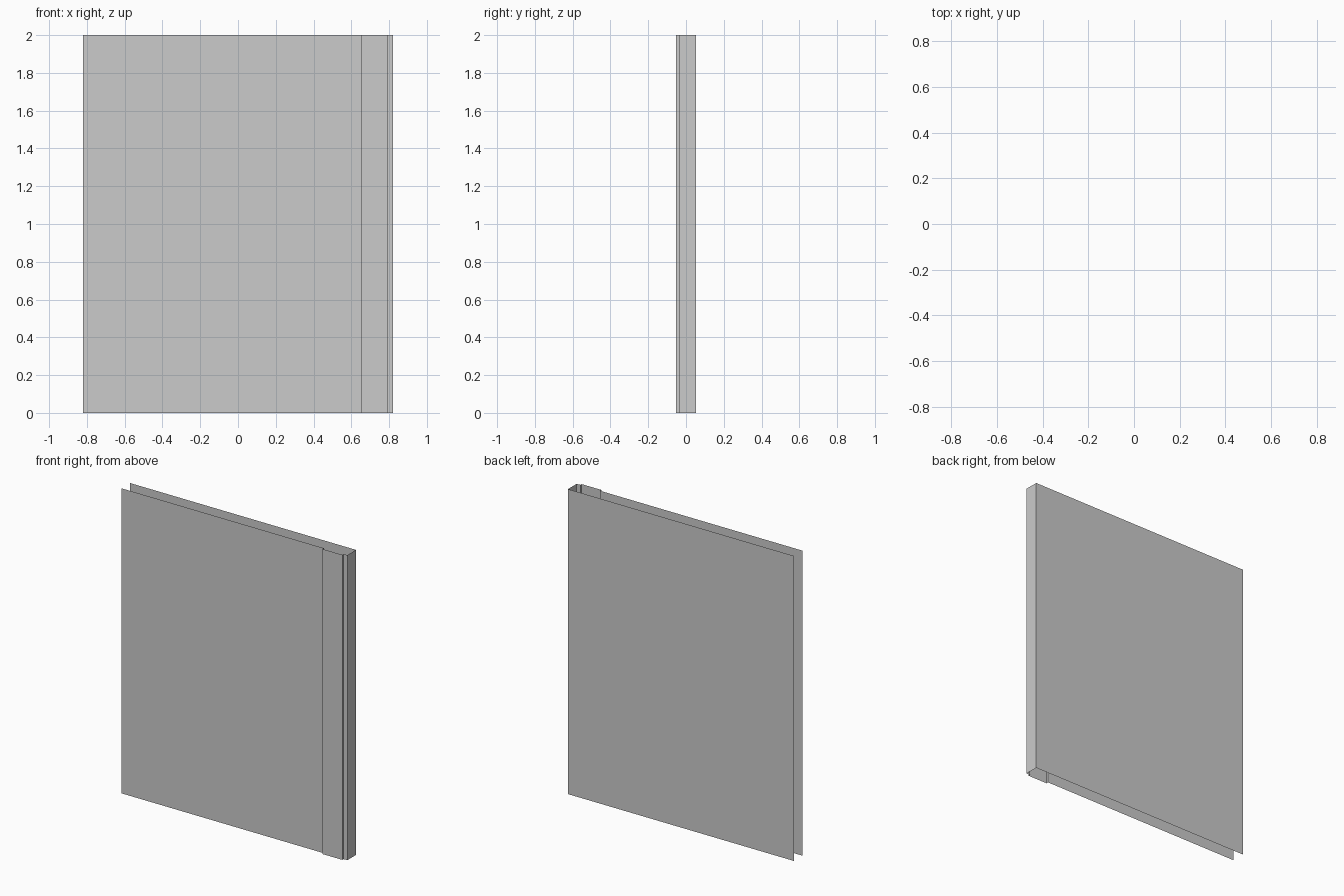
import bpy
import bmesh

if "Cube" in bpy.data.objects:
    bpy.data.objects.remove(bpy.data.objects["Cube"])

HEIGHT = 2.0
X, Y = 0.82, 0.052           # half width and half depth
LIP_Y = -0.038               # plane of the front sheet and the corner lip
STRIP = (0.65, 0.793)        # left and right edge of the raised strip


def material(name, value):
    mat = bpy.data.materials.new(name)
    mat.diffuse_color = (value, value, value, 1)
    mat.use_nodes = True
    mat.node_tree.nodes["Principled BSDF"].inputs["Base Color"].default_value = mat.diffuse_color
    return mat


def folded_sheet(name, path, mat):
    """Raise an open plan path into a zero-thickness upright sheet."""
    bm = bmesh.new()
    verts = [bm.verts.new((x, y, 0)) for x, y in path]
    edges = [bm.edges.new(pair) for pair in zip(verts, verts[1:])]
    raised = bmesh.ops.extrude_edge_only(bm, edges=edges)["geom"]
    top = [g for g in raised if isinstance(g, bmesh.types.BMVert)]
    bmesh.ops.translate(bm, verts=top, vec=(0, 0, HEIGHT))
    bmesh.ops.recalc_face_normals(bm, faces=bm.faces)
    mesh = bpy.data.meshes.new(name)
    bm.to_mesh(mesh)
    bm.free()
    mesh.materials.append(mat)
    obj = bpy.data.objects.new(name, mesh)
    bpy.context.collection.objects.link(obj)
    return obj


panel_grey = material("panel_grey", 0.56)
strip_grey = material("strip_grey", 0.8)

# Wide front sheet, open at its left edge
folded_sheet("front_panel", [(-X, LIP_Y), (STRIP[0], LIP_Y)], panel_grey)

# Raised strip with a short return on each edge
folded_sheet("raised_strip",
             [(STRIP[0], LIP_Y), (STRIP[0], -Y), (STRIP[1], -Y), (STRIP[1], LIP_Y)],
             strip_grey)

# Corner lip, right side and full-width back in one fold
folded_sheet("side_and_back_panel",
             [(STRIP[1], LIP_Y), (X, LIP_Y), (X, Y), (-X, Y)], panel_grey)
